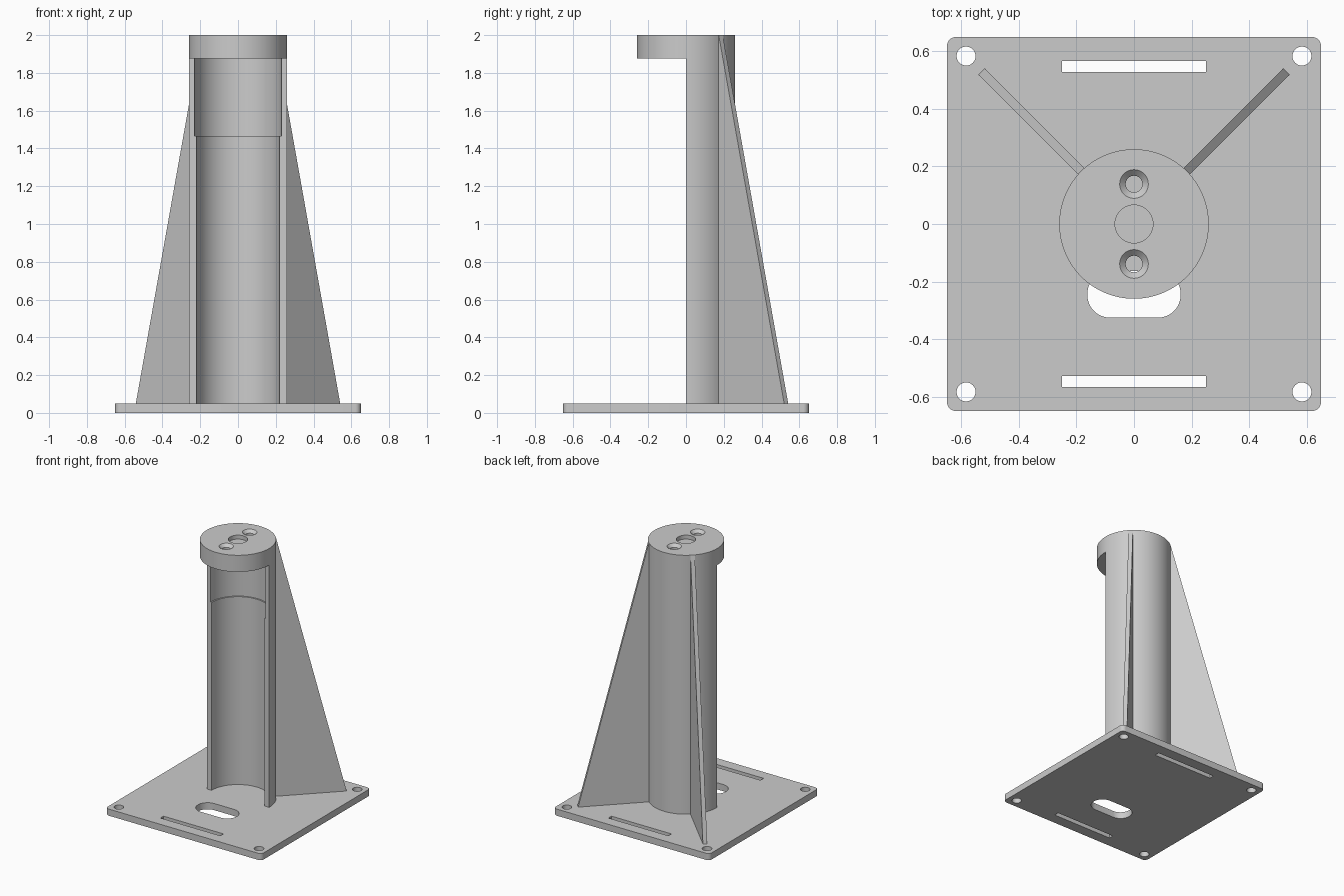
import bpy, bmesh, math
from mathutils import Matrix, Vector

if "Cube" in bpy.data.objects:
    bpy.data.objects.remove(bpy.data.objects["Cube"], do_unlink=True)

grey = bpy.data.materials.new("light grey")
grey.use_nodes = True
color = (0.6, 0.6, 0.6, 1)
grey.diffuse_color = color
grey.node_tree.nodes["Principled BSDF"].inputs["Base Color"].default_value = color


def finish(name, bm):
    bmesh.ops.recalc_face_normals(bm, faces=bm.faces)
    mesh = bpy.data.meshes.new(name)
    bm.to_mesh(mesh)
    bm.free()
    mesh.materials.append(grey)
    obj = bpy.data.objects.new(name, mesh)
    bpy.context.collection.objects.link(obj)
    return obj


def extrude(name, points, direction):
    bm = bmesh.new()
    face = bm.faces.new([bm.verts.new(p) for p in points])
    ext = bmesh.ops.extrude_face_region(bm, geom=[face])
    verts = [v for v in ext["geom"] if isinstance(v, bmesh.types.BMVert)]
    bmesh.ops.translate(bm, verts=verts, vec=direction)
    return finish(name, bm)


def rounded_block(name, cx, cy, w, d, r, z0, z1, steps=10):
    """Box with rounded vertical corners; r = 0 keeps them square."""
    points = []
    for k, (sx, sy) in enumerate([(1, 1), (-1, 1), (-1, -1), (1, -1)]):
        for i in range(steps + 1 if r else 1):
            a = (k + i / steps) * math.pi / 2
            points.append((cx + sx * (w / 2 - r) + r * math.cos(a),
                           cy + sy * (d / 2 - r) + r * math.sin(a), z0))
    return extrude(name, points, (0, 0, z1 - z0))


def cylinder(name, x, y, r0, r1, z0, z1, segments=32):
    bm = bmesh.new()
    bmesh.ops.create_cone(bm, cap_ends=True, segments=segments, radius1=r0, radius2=r1,
                          depth=z1 - z0,
                          matrix=Matrix.Translation((x, y, (z0 + z1) / 2)))
    return finish(name, bm)


def cut(obj, cutters):
    bpy.context.view_layer.objects.active = obj
    for cutter in cutters:
        cutter.hide_render = True
        mod = obj.modifiers.new("cut", 'BOOLEAN')
        mod.operation = 'DIFFERENCE'
        mod.solver = 'EXACT'
        mod.object = cutter
        bpy.ops.object.modifier_apply(modifier=mod.name)
        bpy.data.objects.remove(cutter, do_unlink=True)


def smooth(obj):
    bpy.ops.object.select_all(action='DESELECT')
    obj.select_set(True)
    bpy.context.view_layer.objects.active = obj
    bpy.ops.object.shade_smooth_by_angle(angle=math.radians(25))


BASE = 0.05    # plate thickness
CAP = 1.875    # underside of the cap
TOP = 2.0

# Base plate with corner holes, two straight slots and a rounded cable slot
plate = rounded_block("base_plate", 0, 0, 1.3, 1.3, 0.03, 0, BASE)
cutters = [rounded_block("cable_slot_cutter", 0, -0.245, 0.325, 0.162, 0.08, -0.1, 0.2)]
for sy in (-1, 1):
    cutters.append(rounded_block("slot_cutter", 0, sy * 0.548, 0.5, 0.037, 0, -0.1, 0.2))
    for sx in (-1, 1):
        cutters.append(cylinder("hole_cutter", sx * 0.584, sy * 0.584, 0.033, 0.033, -0.1, 0.2))
cut(plate, cutters)
smooth(plate)

# Column: a half tube open to the front, closed by a full round cap
column = cylinder("column_and_cap", 0, 0, 0.26, 0.26, BASE, TOP, 96)
cutters = [
    rounded_block("front_cutter", 0, -0.5, 1, 1, 0, 0, CAP),
    cylinder("bore_cutter", 0, 0, 0.22, 0.22, 0, 1.7, 96),
    cylinder("wide_bore_cutter", 0, 0, 0.23, 0.23, 1.465, CAP, 96),
    cylinder("centre_recess_cutter", 0, 0, 0.066, 0.066, TOP - 0.03, 2.1, 48),
]
# Countersunk screw holes
for y in (-0.139, 0.139):
    cutters.append(cylinder("screw_cutter", 0, y, 0.029, 0.029, 1.8, 2.1))
    cutters.append(cylinder("countersink_cutter", 0, y, 0.029, 0.071, TOP - 0.021, TOP + 0.021))
cut(column, cutters)
smooth(column)

# Two tapering ribs running diagonally to the back corners
profile = [(0.245, BASE), (0.75, BASE), (0.26, TOP), (0.245, TOP - 0.02)]
for name, sx in (("left_rib", 1), ("right_rib", -1)):
    out = Vector((sx, 1, 0)).normalized()
    side = Vector((-out.y, out.x, 0)) * 0.03
    points = [out * r + Vector((0, 0, z)) - side / 2 for r, z in profile]
    extrude(name, points, side)
